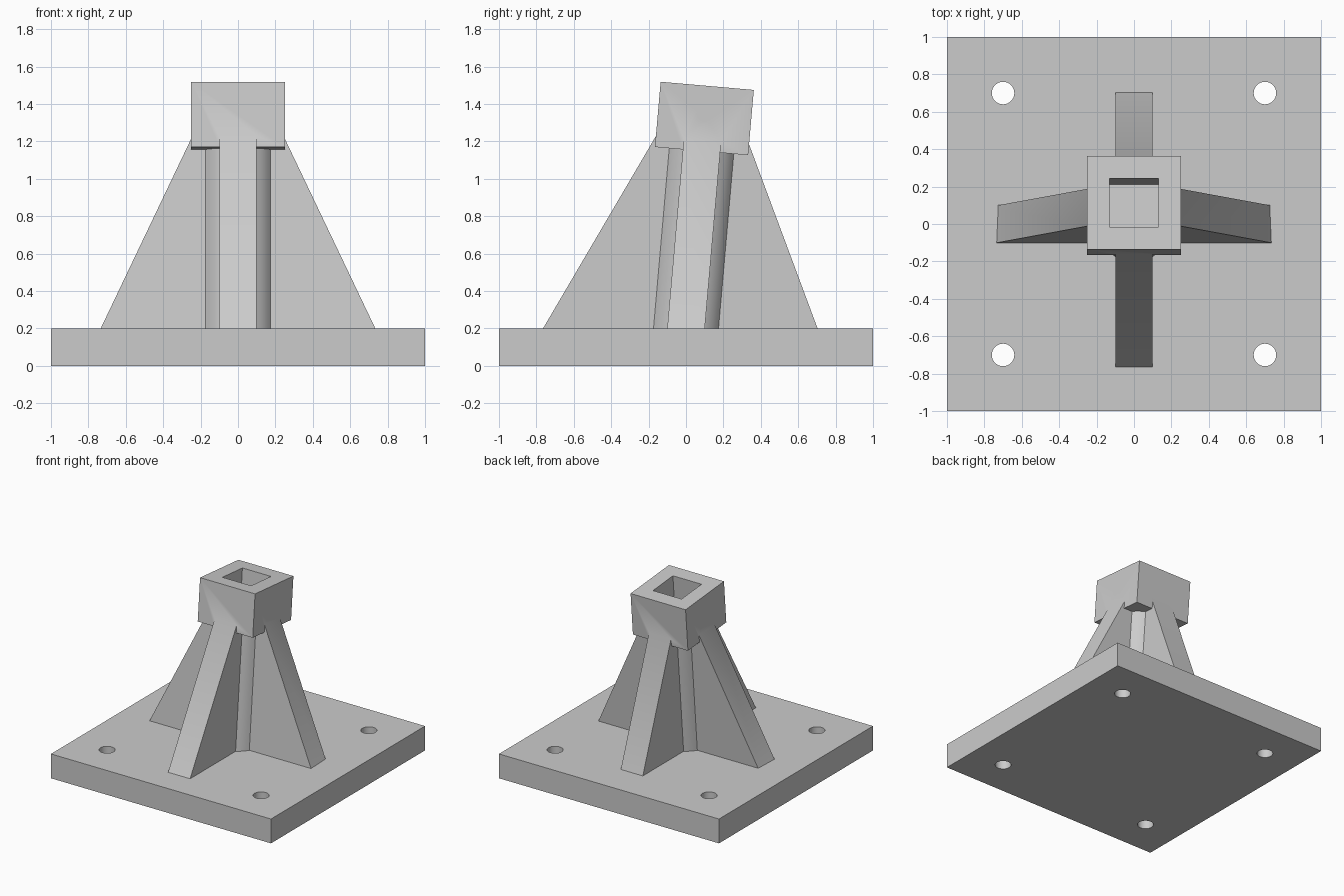
import bpy, bmesh, math
from mathutils import Matrix, Vector

cube = bpy.data.objects.get("Cube")
if cube:
    bpy.data.objects.remove(cube, do_unlink=True)

# Single plain grey
grey = bpy.data.materials.new("plain_grey")
grey.use_nodes = True
COLOUR = (0.6, 0.6, 0.6, 1)
grey.diffuse_color = COLOUR
grey.node_tree.nodes["Principled BSDF"].inputs["Base Color"].default_value = COLOUR

PLATE = 0.2
TILT = Matrix.Translation((0, 0, PLATE)) @ Matrix.Rotation(math.radians(-5), 4, 'X')


def finish(name, bm, frame):
    bm.transform(frame)
    bmesh.ops.recalc_face_normals(bm, faces=bm.faces)
    mesh = bpy.data.meshes.new(name)
    bm.to_mesh(mesh)
    bm.free()
    mesh.materials.append(grey)
    obj = bpy.data.objects.new(name, mesh)
    bpy.context.collection.objects.link(obj)
    return obj


def box(name, size, centre, frame=Matrix()):
    bm = bmesh.new()
    bmesh.ops.create_cube(bm, size=1)
    bmesh.ops.scale(bm, vec=size, verts=bm.verts)
    return finish(name, bm, frame @ Matrix.Translation(centre))


def cylinder(name, radius, depth, centre, frame=Matrix(), turn=Matrix()):
    bm = bmesh.new()
    bmesh.ops.create_cone(bm, cap_ends=True, segments=48, radius1=radius,
                          radius2=radius, depth=depth)
    return finish(name, bm, frame @ Matrix.Translation(centre) @ turn)


def rib(name, angle):
    # Sloping profile, extruded across the rib thickness
    foot, top, slope = -0.1, 1.06, 0.475
    profile = [(0, foot), (0.73 - slope * foot, foot), (0.73 - slope * top, top), (0, top)]
    bm = bmesh.new()
    face = bm.faces.new([bm.verts.new((x, -0.1, z)) for x, z in profile])
    side = bmesh.ops.extrude_face_region(bm, geom=[face])["geom"]
    verts = [v for v in side if isinstance(v, bmesh.types.BMVert)]
    bmesh.ops.translate(bm, vec=Vector((0, 0.2, 0)), verts=verts)
    return finish(name, bm, TILT @ Matrix.Rotation(angle, 4, 'Z'))


def combine(target, parts, operation):
    bpy.context.view_layer.objects.active = target
    for part in parts:
        mod = target.modifiers.new(operation.title(), 'BOOLEAN')
        mod.operation, mod.solver, mod.object = operation, 'EXACT', part
        bpy.ops.object.modifier_apply(modifier=mod.name)
        bpy.data.objects.remove(part, do_unlink=True)


def shade(obj):
    bpy.ops.object.select_all(action='DESELECT')
    obj.select_set(True)
    bpy.context.view_layer.objects.active = obj
    bpy.ops.object.shade_smooth_by_angle(angle=math.radians(30))


# Base plate with four bolt holes
base = box("base_plate", (2, 2, PLATE), (0, 0, PLATE / 2))
holes = [cylinder("bolt_hole", 0.06, 1, (x, y, 0)) for x in (-0.7, 0.7) for y in (-0.7, 0.7)]
combine(base, holes, 'DIFFERENCE')

# Leaning socket block, round post and four ribs
post = box("ribbed_socket_post", (0.5, 0.5, 0.35), (0, 0, 1.127), TILT)
column = cylinder("round_post", 0.2, 1.1, (0, 0, 0.45), TILT)
ribs = [rib("rib", i * math.pi / 2) for i in range(4)]
combine(post, [column] + ribs, 'UNION')

# Square socket and the cross pin hole
socket = box("socket_cutter", (0.26, 0.26, 0.5), (0, 0, 1.2), TILT)
pin = cylinder("pin_cutter", 0.045, 1, (0, 0, 1.154), TILT, Matrix.Rotation(math.pi / 2, 4, 'Y'))
combine(post, [socket, pin], 'DIFFERENCE')

for obj in (base, post):
    shade(obj)
